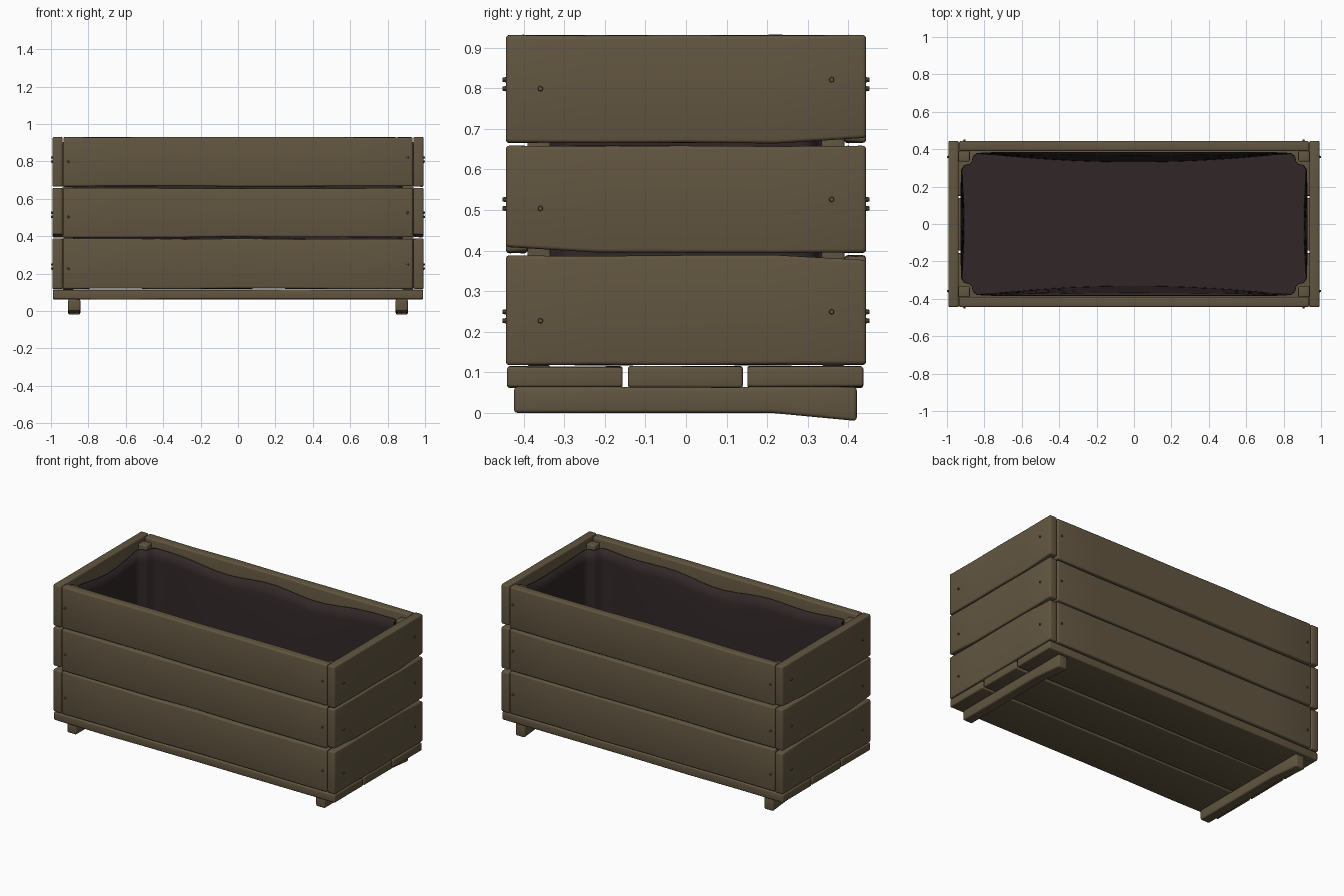
import bpy, bmesh, math, random
from mathutils import Vector, Matrix

if "Cube" in bpy.data.objects:
    bpy.data.objects.remove(bpy.data.objects["Cube"])

random.seed(4)


def material(name, rgb):
    m = bpy.data.materials.new(name)
    m.diffuse_color = (*rgb, 1)
    m.use_nodes = True
    m.node_tree.nodes["Principled BSDF"].inputs["Base Color"].default_value = m.diffuse_color
    return m


WOOD = material("weathered wood", (0.122, 0.092, 0.052))
LINER = material("dark liner", (0.031, 0.020, 0.020))


def finish(bm, name, mat, angle=35):
    bmesh.ops.recalc_face_normals(bm, faces=bm.faces)
    me = bpy.data.meshes.new(name)
    bm.to_mesh(me)
    bm.free()
    me.materials.append(mat)
    me.shade_smooth()
    me.set_sharp_from_angle(angle=math.radians(angle))
    ob = bpy.data.objects.new(name, me)
    bpy.context.collection.objects.link(ob)
    return ob


def plank(name, lo, hi, axis, cuts=5, wear=0.006, bevel=0.009, chips=()):
    """Worn board: a box cut along its length, edges nudged inward, then rounded."""
    lo, hi = Vector(lo), Vector(hi)
    mid, size = (lo + hi) / 2, hi - lo
    bm = bmesh.new()
    bmesh.ops.create_cube(bm, size=1)
    for v in bm.verts:
        v.co = Vector([mid[i] + v.co[i] * size[i] for i in range(3)])
    normal = Vector([float(i == axis) for i in range(3)])
    for k in range(1, cuts + 1):
        p = mid.copy()
        p[axis] = lo[axis] + size[axis] * k / (cuts + 1)
        bmesh.ops.bisect_plane(bm, geom=bm.verts[:] + bm.edges[:] + bm.faces[:],
                               plane_co=p, plane_no=normal)
    for v in bm.verts:
        end = abs(v.co[axis] - mid[axis]) > size[axis] / 2 - 1e-4
        v.co.z -= math.copysign(random.uniform(0, wear), v.co.z - mid.z)
        # chipped corners: (length side, vertical side, depth)
        for s, t, depth in chips:
            if end and (v.co[axis] - mid[axis]) * s > 0 and (v.co.z - mid.z) * t > 0:
                v.co.z -= t * depth
    edges = [e for e in bm.edges if e.is_manifold and e.calc_face_angle(0) > 0.7]
    bmesh.ops.bevel(bm, geom=edges, offset=bevel, segments=3, profile=0.5, affect='EDGES')
    return finish(bm, name, WOOD)


def nail(name, pos, axis, sign):
    """Small round nail head with a domed cap."""
    bm = bmesh.new()
    bmesh.ops.create_cone(bm, cap_ends=True, segments=10, radius1=0.008, radius2=0.005, depth=0.016)
    direction = Vector([sign * float(i == axis) for i in range(3)])
    rot = direction.to_track_quat('Z', 'Y').to_matrix().to_4x4()
    bmesh.ops.transform(bm, matrix=Matrix.Translation(pos) @ rot, verts=bm.verts)
    finish(bm, name, WOOD)


# Wall boards in three rows, with their nails
rows = [("lower", 0.117, 0.389), ("middle", 0.393, 0.659), ("upper", 0.664, 0.932)]
for r, (row, z0, z1) in enumerate(rows):
    zn = (0.238, 0.515, 0.81)[r]
    for s, side in ((-1, "front"), (1, "back")):
        ya, yb = sorted((s * 0.39, s * 0.444))
        plank(f"{side}_{row}_board", (-0.934, ya, z0), (0.934, yb, z1), 0)
        for sx in (-1, 1):
            nail(f"{side}_{row}_nail", (sx * 0.907, s * 0.444, zn + sx * 0.011), 1, s)
    for s, side in ((-1, "left"), (1, "right")):
        xa, xb = sorted((s * 0.938, s * 0.992))
        chip = [[(1, 1, 0.01)], [(-1, -1, 0.015)], [(1, -1, 0.012)]][r]
        plank(f"{side}_{row}_board", (xa, -0.444, z0), (xb, 0.444, z1), 1, cuts=3,
              wear=0.003, chips=chip)
        for sy in (-1, 1):
            nail(f"{side}_{row}_nail", (s * 0.992, sy * 0.359, zn + sy * 0.011), 0, s)

# Three floor boards
for i, (ya, yb) in enumerate([(-0.441, -0.156), (-0.143, 0.14), (0.151, 0.437)]):
    plank(f"floor_board_{i + 1}", (-0.99, ya, 0.061), (0.99, yb, 0.116), 0, wear=0.004, bevel=0.007)

# Two foot rails
for s, side in ((-1, "left"), (1, "right")):
    xa, xb = sorted((s * 0.843, s * 0.908))
    plank(f"{side}_foot_rail", (xa, -0.424, 0), (xb, 0.421, 0.064), 1, cuts=3, wear=0.0, bevel=0.009,
          chips=[(1, -1, -0.02)])

# Corner posts
for sx in (-1, 1):
    for sy in (-1, 1):
        xa, xb = sorted((sx * 0.878, sx * 0.938))
        ya, yb = sorted((sy * 0.334, sy * 0.391))
        plank("corner_post", (xa, ya, 0.115), (xb, yb, 0.905), 2, cuts=1, wear=0.0, bevel=0.007)

# Fabric liner: outline wraps round the posts, sags inward, wavy top edge
quarter = [(0.925, 0.0), (0.925, 0.1), (0.925, 0.2), (0.922, 0.29), (0.908, 0.313), (0.877, 0.321),
           (0.866, 0.332), (0.860, 0.36), (0.84, 0.378)]
quarter += [(0.84 * (1 - k / 10), 0.382) for k in range(1, 11)]
half = quarter + [(-x, y) for x, y in quarter[-2::-1]]
outline = half + [(x, -y) for x, y in half[-2:0:-1]]
bm = bmesh.new()
rings = []
STEPS = 10
for k in range(STEPS + 1):
    t = k / STEPS
    ring = []
    for x, y in outline:
        wx, wy = max(0, 1 - (x / 0.86) ** 2), max(0, 1 - (y / 0.32) ** 2)
        top = 0.885 - 0.03 * max(wx, wy) + 0.016 * math.sin(9 * x + 5 * y) * max(wx, wy)
        sag = (1 - t) ** 0.6
        px = x - math.copysign(0.018 * sag * wy, x) if abs(x) > 0.9 else x
        py = y - math.copysign(0.05 * sag * wx, y) if abs(y) > 0.37 else y
        ring.append(bm.verts.new((px, py, 0.122 + (top - 0.122) * t)))
    rings.append(ring)
n = len(outline)
for a, b in zip(rings, rings[1:]):
    for i in range(n):
        j = (i + 1) % n
        bm.faces.new((a[i], a[j], b[j], b[i]))
bm.faces.new(rings[0])
liner = finish(bm, "fabric_liner", LINER, 50)
solid = liner.modifiers.new("thickness", 'SOLIDIFY')
solid.thickness = 0.004
solid.offset = 0
